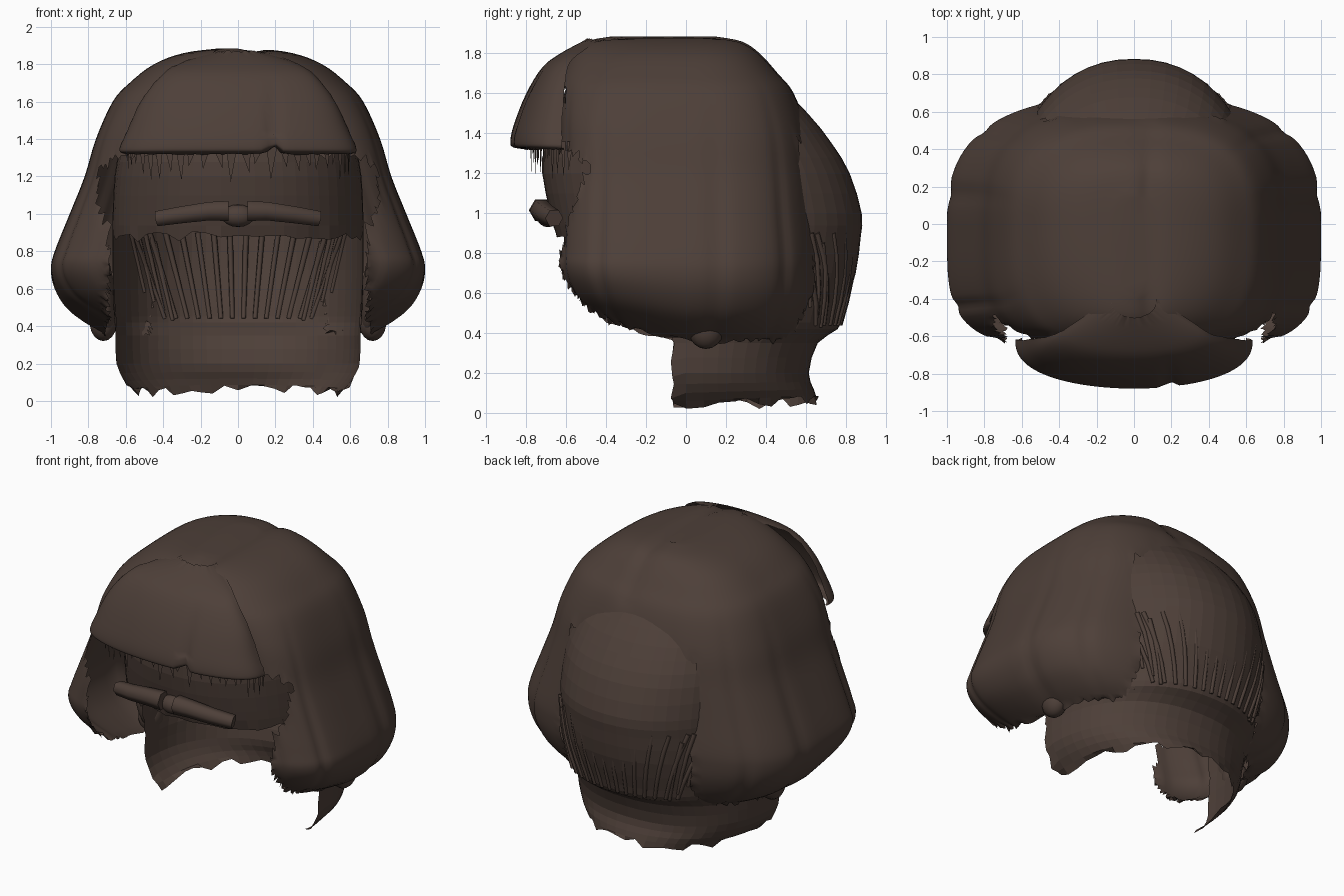
import bpy, bmesh, math, random
from mathutils import Vector

if "Cube" in bpy.data.objects:
    bpy.data.objects.remove(bpy.data.objects["Cube"])

random.seed(4)
brown = bpy.data.materials.new("dark_brown")
brown.diffuse_color = (0.075, 0.05, 0.04, 1)
brown.use_nodes = True
brown.node_tree.nodes["Principled BSDF"].inputs["Base Color"].default_value = brown.diffuse_color


def catmull(rows, steps):
    """Smoothly densify a table of section rows."""
    out = []
    for i in range(len(rows) - 1):
        p = [rows[max(0, min(len(rows) - 1, i + k))] for k in (-1, 0, 1, 2)]
        for s in range(steps):
            t = s / steps
            out.append([0.5 * (2 * b + (c - a) * t + (2 * a - 5 * b + 4 * c - d) * t * t
                               + (3 * b - a - 3 * c + d) * t ** 3) for a, b, c, d in zip(*p)])
    return out + [list(rows[-1])]


def section(row, th, n_front, n_back):
    """Point on an egg-shaped section: row = z, half width, front y, back y."""
    z, a, yf, yb = row
    c, s = math.cos(th), math.sin(th)
    e = 2 / (n_front if s < 0 else n_back)
    x = math.copysign(a * abs(c) ** e, c)
    return Vector((x, (yf if s < 0 else yb) * abs(s) ** e, z))


def finish(name, bm, smooth):
    me = bpy.data.meshes.new(name)
    bm.normal_update()
    bm.to_mesh(me)
    bm.free()
    for p in me.polygons:
        p.use_smooth = smooth
    me.materials.append(brown)
    ob = bpy.data.objects.new(name, me)
    bpy.context.collection.objects.link(ob)
    return ob


def shell(name, grid, closed, cap, remove, ragged, smooth):
    """Skin rows of points, cut openings and fray the open edges."""
    bm = bmesh.new()
    vs = [[bm.verts.new(p) for p in r] for r in grid]
    n = len(vs[0])
    for r0, r1 in zip(vs, vs[1:]):
        for j in range(n if closed else n - 1):
            k = (j + 1) % n
            bm.faces.new((r0[j], r1[j], r1[k], r0[k]))
    if cap:
        bm.faces.new(vs[0])
    gone = [f for f in bm.faces if remove(f.calc_center_median())]
    bmesh.ops.delete(bm, geom=gone, context='FACES')
    for v in bm.verts:
        if v.is_boundary:
            v.co.z = max(0, v.co.z + random.uniform(-ragged, ragged))
            v.co.y += random.uniform(-ragged, ragged) * 0.4
    return finish(name, bm, smooth)


# Bob: outer hair with lengthwise grooves and a hem that turns under
HAIR = [(1.885, .1, -.38, .15), (1.86, .29, -.5, .28), (1.8, .45, -.57, .37), (1.7, .58, -.62, .46),
        (1.6, .67, -.64, .54), (1.4, .76, -.645, .61), (1.2, .82, -.65, .64), (1.0, .9, -.66, .66),
        (.8, .98, -.67, .68), (.7, 1, -.67, .68), (.6, .98, -.65, .67), (.5, .92, -.61, .64),
        (.42, .82, -.56, .6), (.36, .71, -.5, .54)]
grid = []
for row in catmull(HAIR, 4):
    ring = []
    w = min(1, max(0, (1.7 - row[0]) / 0.7))
    for j in range(144):
        th = 2 * math.pi * j / 144
        nf = 2.6 + 1.6 * min(1, max(0, (1.86 - row[0]) / .4))
        p = section(row, th, nf, 2.7)
        g = 1 - 0.015 * w * max(0, math.sin(11 * th)) ** 4
        p.x *= g
        p.y *= g
        if p.z > 1.6:   # shallow parting
            p.z -= 0.02 * math.exp(-((p.x - 0.08) / 0.05) ** 2)
        p.z += 0.13 * max(0, -p.y) / 0.6 * max(0, min(1, (0.8 - row[0]) / 0.4))
        ring.append(p)
    grid.append(ring)


def hair_open(c):
    front = c.y < -0.3 and (abs(c.x) < 0.69 and c.z < 1.3 or abs(c.x) < 0.42 and c.z < 1.62)
    temple = c.y < -0.48 - 0.4 * (1.25 - c.z) and .9 < c.z < 1.25
    back = c.y > 0.3 and abs(c.x) < 0.47 and c.z < 1.33
    return front or temple or back


shell("bob_hair", grid, True, True, hair_open, 0.02, True)

# Fringe: swollen front panel, its hem rolled back underneath
FRINGE = [(1.87, .12, -.4, -.5), (1.8, .32, -.53, -.63), (1.73, .42, -.59, -.72), (1.6, .52, -.61, -.8),
          (1.45, .59, -.62, -.86), (1.36, .63, -.62, -.88), (1.33, .63, -.62, -.865), (1.32, .6, -.61, -.8)]
grid = []
for z, a, y0, y1 in catmull(FRINGE, 4):
    ring = []
    for j in range(49):
        th = math.pi * j / 48
        x = -a * math.cos(th)
        split = math.exp(-((x - 0.19) / 0.03) ** 2) * max(0, (1.75 - z) / 0.42)
        ring.append((x, y0 + (y1 - y0) * math.sin(th) ** 0.8 + 0.03 * split,
                     z + 0.04 * split * (z < 1.4)))
    grid.append(ring)
shell("fringe", grid, False, False, lambda c: False, 0.006, True)

# Frayed locks hanging under the fringe
bm = bmesh.new()
for i in range(26):
    t0, t1 = math.pi * (i + .1) / 26, math.pi * (i + .95) / 26
    pt = lambda t, z: bm.verts.new((-.6 * math.cos(t), -.56 - .22 * math.sin(t) ** .8, z))
    low = random.uniform(1.17, 1.27)
    bm.faces.new((pt(t0, 1.36), pt((t0 + t1) / 2 + random.uniform(-.04, .04), low), pt(t1, 1.36)))
finish("fringe_locks", bm, False)

# Head: skull, eye band and back of the neck, open at the lower face
HEAD = [(1.76, .12, -.3, .22), (1.7, .36, -.5, .4), (1.5, .57, -.67, .61), (1.35, .63, -.71, .73),
        (1.2, .66, -.72, .82), (1.0, .67, -.68, .88), (.88, .67, -.65, .875), (.7, .67, -.6, .85),
        (.5, .665, -.5, .79), (.42, .66, -.5, .76), (.35, .655, -.5, .66), (.2, .65, -.5, .615),
        (.1, .6, -.5, .64), (.03, .53, -.5, .66)]
grid = []
for row in catmull(HEAD, 2):
    ring = [section(row, 2 * math.pi * j / 56, 2.2, 2.2) for j in range(56)]
    for p in ring:
        if row[0] < .2:
            p.z += .05 * max(0, p.y) * (.2 - row[0]) / .17
    grid.append(ring)


def head_open(c):
    lower_face = c.z < .89 and c.y < -.08
    under_hair = c.z > 1.36 and c.y < .4
    return lower_face or under_hair


shell("head_and_neck", grid, True, True, head_open, 0.03, False)


def tube(name, points, radius, taper=1.0):
    cu = bpy.data.curves.new(name, 'CURVE')
    cu.dimensions = '3D'
    cu.bevel_depth = radius
    cu.bevel_resolution = 1
    cu.use_fill_caps = True
    sp = cu.splines.new('POLY')
    sp.points.add(len(points) - 1)
    for i, (q, p) in enumerate(zip(sp.points, points)):
        q.co = (*p, 1)
        q.radius = 1 + (taper - 1) * i / (len(points) - 1)
    cu.materials.append(brown)
    ob = bpy.data.objects.new(name, cu)
    bpy.context.collection.objects.link(ob)


def on_head(x, z, inset=0):
    """Point on the back of the head."""
    row = min(catmull(HEAD, 8), key=lambda r: abs(r[0] - z))
    y = row[3] * max(0, 1 - abs(x / row[1]) ** 2.2) ** (1 / 2.2)
    return (x, y - inset, z)


# Thin strands fanned over the nape, sinking through the head higher up
for i in range(14):
    x = -.56 + 1.12 * i / 13
    sink = .035 * (1 - abs(x) / .56)
    tube("nape_strand", [on_head(x * (1 - .3 * t), .9 - .46 * t, sink * (1 - t))
                         for t in (0, .25, .5, .75, 1)], .016, .8)
for side in (-1, 1):
    for i in range(4):
        x = .6 - .05 * i
        tube("side_strand", [on_head(side * (x - .1 * t), 1.0 - .05 * i - .42 * t)
                             for t in (0, .33, .67, 1)], .016, .7)


def blob(name, loc, size, tilt=0):
    bm = bmesh.new()
    bmesh.ops.create_uvsphere(bm, u_segments=14, v_segments=9, radius=1)
    ob = finish(name, bm, True)
    ob.location, ob.scale, ob.rotation_euler = loc, size, (0, tilt, 0)
    return ob


# Eyelid ridges, nose bridge and ears
for s in (-1, 1):
    tube("eyelid_ridge", [(s * .05, -.725, 1.015), (s * .15, -.725, 1.015), (s * .3, -.7, .995),
                          (s * .43, -.66, .975)], .062, .75)
    blob("ear", (s * .72, .08, .6), (.06, .13, .24), s * .12)
    blob("ear_lobe", (s * .72, .1, .42), (.075, .09, .1))
blob("nose_bridge", (0, -.69, .99), (.09, .06, .06))
